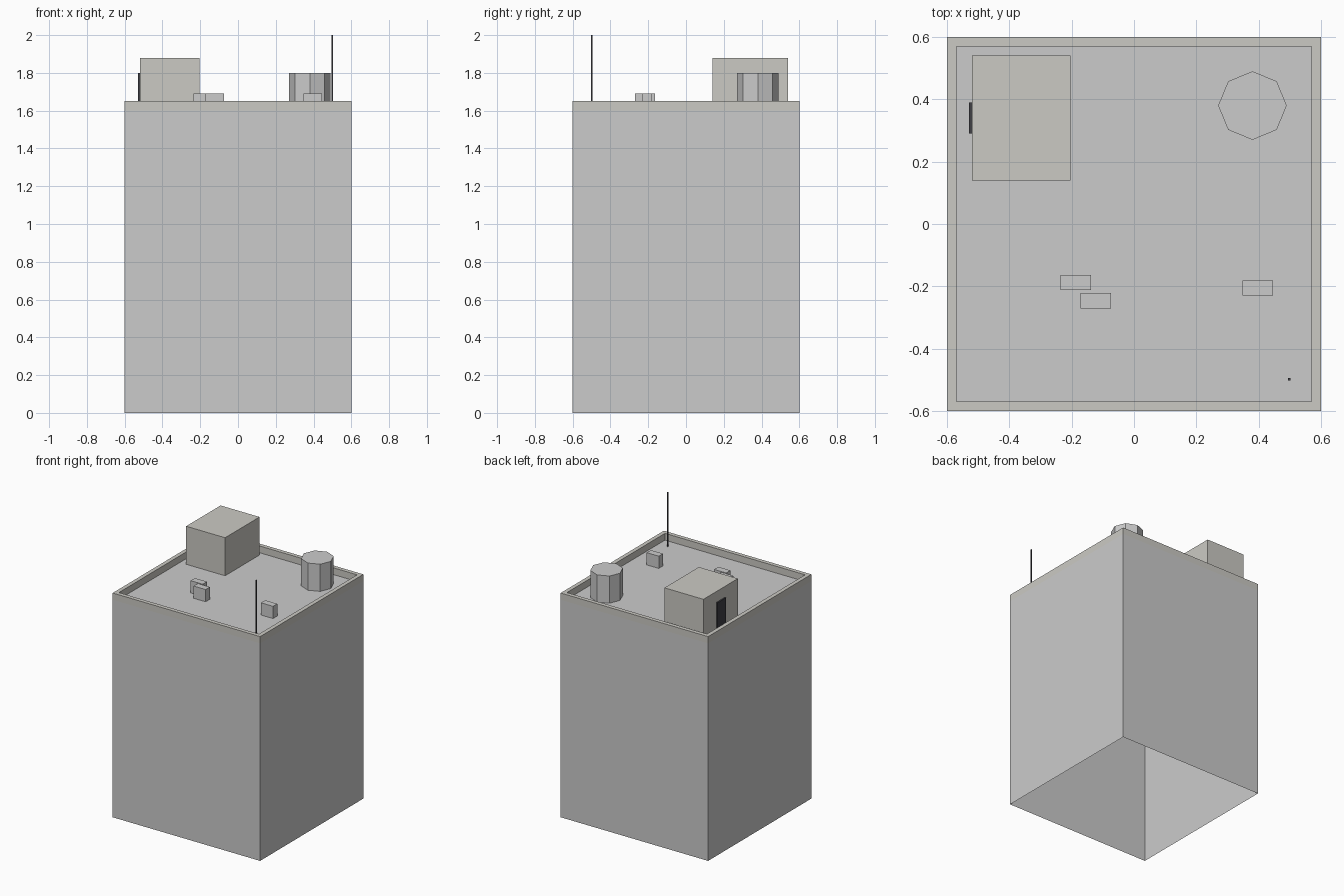
import bpy, bmesh, math
from mathutils import Matrix

if "Cube" in bpy.data.objects:
    bpy.data.objects.remove(bpy.data.objects["Cube"])

ROOF, HALF = 1.6, 0.6


def material(name, rgb):
    m = bpy.data.materials.new(name)
    m.diffuse_color = (*rgb, 1)
    m.use_nodes = True
    m.node_tree.nodes["Principled BSDF"].inputs["Base Color"].default_value = m.diffuse_color
    return m


def finish(name, bm, mat=None):
    mesh = bpy.data.meshes.new(name)
    bm.to_mesh(mesh)
    bm.free()
    if mat:
        mesh.materials.append(mat)
    ob = bpy.data.objects.new(name, mesh)
    bpy.context.collection.objects.link(ob)
    return ob


def drop_bottom(bm):
    bm.normal_update()
    down = [f for f in bm.faces if f.normal.z < -0.9]
    bmesh.ops.delete(bm, geom=down, context='FACES')


def box(name, x, y, z, mat=None, open_bottom=True):
    """Box from (min, max) ranges; the hidden underside is left open."""
    bm = bmesh.new()
    size = [r[1] - r[0] for r in (x, y, z)]
    mid = [(r[0] + r[1]) / 2 for r in (x, y, z)]
    bmesh.ops.create_cube(bm, size=1,
                          matrix=Matrix.Translation(mid) @ Matrix.Diagonal((*size, 1)))
    if open_bottom:
        drop_bottom(bm)
    return finish(name, bm, mat)


concrete = material("pale_concrete", (0.60, 0.59, 0.55))
dark = material("dark_metal", (0.05, 0.05, 0.06))

# Building shell with flat roof, open underneath
box("building_body", (-HALF, HALF), (-HALF, HALF), (0, ROOF))

# Parapet: square ring swept around the roof edge
bm = bmesh.new()
profile = [(HALF, ROOF), (HALF, 1.65), (0.57, 1.65), (0.57, ROOF)]
corners = [(-1, -1), (1, -1), (1, 1), (-1, 1)]
rings = [[bm.verts.new((sx * r, sy * r, z)) for sx, sy in corners] for r, z in profile]
for a, b in zip(rings, rings[1:]):
    for i in range(4):
        j = (i + 1) % 4
        bm.faces.new((a[i], a[j], b[j], b[i]))
finish("parapet", bm, concrete)

# Stair house and its door
box("stair_house", (-0.52, -0.203), (0.14, 0.54), (ROOF, 1.88), concrete)
box("stair_door", (-0.53, -0.52), (0.29, 0.39), (ROOF, 1.8), dark, False)

# Eight-sided water tank
bm = bmesh.new()
bmesh.ops.create_cone(bm, cap_ends=True, segments=8, radius1=0.11, radius2=0.11, depth=0.2,
                      matrix=Matrix.Translation((0.38, 0.38, ROOF + 0.1)))
drop_bottom(bm)
finish("water_tank", bm)

# Small air conditioning units
for i, (cx, cy) in enumerate([(-0.187, -0.188), (-0.123, -0.246), (0.397, -0.205)]):
    box(f"air_unit_{i + 1}", (cx - 0.049, cx + 0.049), (cy - 0.0245, cy + 0.0245), (ROOF, 1.69))

# Antenna mast
box("antenna", (0.494, 0.502), (-0.502, -0.494), (ROOF, 2.0), dark)
